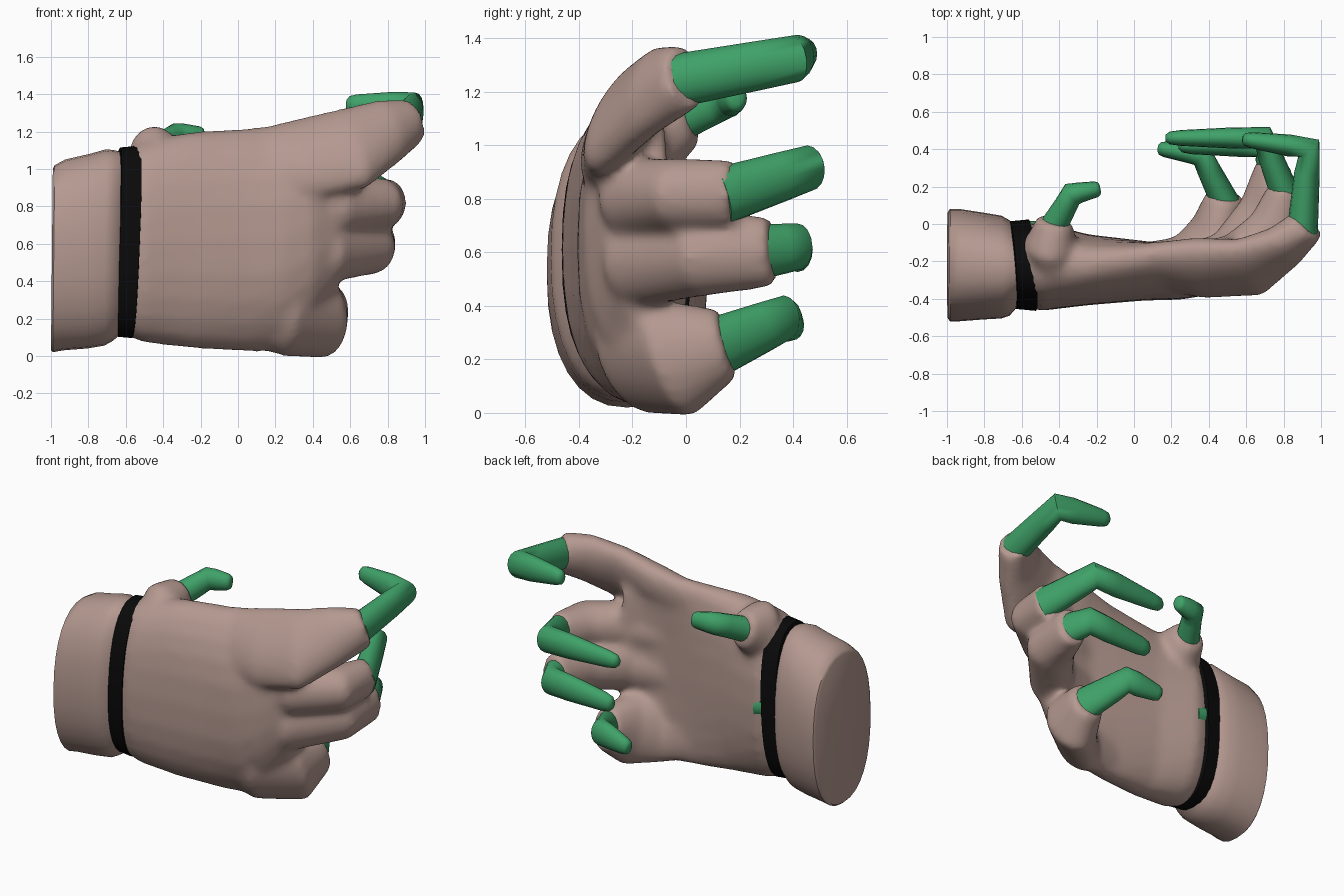
import bpy, bmesh
from math import cos, sin, pi
from mathutils import Vector


def material(name, rgb):
    m = bpy.data.materials.new(name)
    m.diffuse_color = (*rgb, 1)
    return m


CLOTH = material("cloth", (0.46, 0.32, 0.28))
SKIN = material("skin", (0.05, 0.36, 0.14))
STRAP = material("strap", (0.003, 0.003, 0.003))


def loft(bm, stations, axis=None, n=24, power=2.0):
    """Skin rings along a path. Station: x, y, z, side radius, upright radius, optional bow, lean."""
    pts = [Vector(s[:3]) for s in stations]
    rings = []
    for i, s in enumerate(stations):
        if axis:
            d = Vector(axis).normalized()
        else:
            d = Vector()
            if i > 0:
                d += (pts[i] - pts[i - 1]).normalized()
            if i < len(pts) - 1:
                d += (pts[i + 1] - pts[i]).normalized()
            d.normalize()
        up = (Vector((0, 0, 1)) - d * d.z).normalized()
        side = d.cross(up)
        bow, lean = (*s[5:], 0, 0)[:2]
        ring = []
        for k in range(n):
            c, t = cos(2 * pi * k / n), sin(2 * pi * k / n)
            c = abs(c) ** (2 / power) * (1 if c > 0 else -1)
            t = abs(t) ** (2 / power) * (1 if t > 0 else -1)
            p = pts[i] + side * (c * s[3]) + up * (t * s[4])
            p.y += bow * abs(t) ** 3 + lean * t
            ring.append(bm.verts.new(p))
        rings.append(ring)
    for a, b in zip(rings, rings[1:]):
        for k in range(n):
            j = (k + 1) % n
            bm.faces.new((a[k], a[j], b[j], b[k]))
    bm.faces.new(rings[0][::-1])
    bm.faces.new(rings[-1])


def finish(name, bm, mat, angle=0.9):
    bmesh.ops.recalc_face_normals(bm, faces=bm.faces)
    me = bpy.data.meshes.new(name)
    bm.to_mesh(me)
    bm.free()
    ob = bpy.data.objects.new(name, me)
    bpy.context.collection.objects.link(ob)
    me.materials.append(mat)
    bpy.ops.object.select_all(action='DESELECT')
    ob.select_set(True)
    bpy.context.view_layer.objects.active = ob
    bpy.ops.object.shade_smooth_by_angle(angle=angle)
    return ob


# Glove body: bowed palm plus finger sleeves, fused into one smooth skin
bm = bmesh.new()
loft(bm, [
    (-0.61, -0.22, 0.60, 0.21, 0.49),
    (-0.50, -0.225, 0.61, 0.24, 0.54),
    (-0.25, -0.245, 0.62, 0.19, 0.58, 0.03),
    (0.05, -0.25, 0.62, 0.16, 0.60, 0.08),
    (0.25, -0.26, 0.63, 0.145, 0.61, 0.13),
    (0.40, -0.24, 0.69, 0.14, 0.53, 0.08),
    (0.53, -0.18, 0.75, 0.13, 0.40, 0.03)], axis=(1, 0, 0), power=2.3)
sleeves = [
    # index
    [(0.0, -0.22, 0.99, 0.10, 0.20, 0, 0.05), (0.35, -0.235, 1.05, 0.135, 0.22, 0, 0.09),
     (0.62, -0.23, 1.11, 0.125, 0.225, 0, 0.11), (0.80, -0.12, 1.20, 0.115, 0.18, 0, 0.06),
     (0.935, 0.0, 1.255, 0.10, 0.125)],
    # middle
    [(0.1, -0.24, 0.80, 0.10, 0.14), (0.54, -0.195, 0.80, 0.14, 0.15),
     (0.755, -0.03, 0.815, 0.15, 0.138), (0.81, 0.185, 0.82, 0.095, 0.125)],
    # ring
    [(0.1, -0.24, 0.56, 0.10, 0.14), (0.49, -0.185, 0.565, 0.14, 0.17),
     (0.705, 0.06, 0.585, 0.15, 0.15), (0.75, 0.325, 0.605, 0.095, 0.135)],
    # little
    [(-0.05, -0.20, 0.28, 0.08, 0.18, 0, -0.03), (0.27, -0.21, 0.22, 0.135, 0.225, 0.02, -0.06),
     (0.45, -0.05, 0.205, 0.155, 0.22, 0, -0.05), (0.49, 0.155, 0.26, 0.105, 0.135)],
    # thumb
    [(-0.42, -0.24, 0.98, 0.12, 0.17), (-0.45, -0.11, 1.07, 0.14, 0.18),
     (-0.42, 0.02, 1.11, 0.10, 0.11)],
]
for s in sleeves:
    loft(bm, s)
glove = finish("glove_body", bm, CLOTH)
r = glove.modifiers.new("fuse", 'REMESH')
r.mode = 'VOXEL'
r.voxel_size = 0.02
r.use_smooth_shade = True
sm = glove.modifiers.new("soften", 'SMOOTH')
sm.factor = 0.5
sm.iterations = 16

# Cuff
bm = bmesh.new()
loft(bm, [
    (-0.995, -0.22, 0.515, 0.285, 0.485),
    (-0.985, -0.22, 0.52, 0.30, 0.50),
    (-0.93, -0.22, 0.54, 0.30, 0.51),
    (-0.80, -0.225, 0.56, 0.285, 0.52),
    (-0.71, -0.23, 0.58, 0.275, 0.525),
    (-0.665, -0.235, 0.59, 0.255, 0.51),
    (-0.63, -0.23, 0.60, 0.22, 0.49)], axis=(1, 0, -0.01), n=32, power=2.3)
finish("cuff", bm, CLOTH, 0.7)

# Wrist strap
bm = bmesh.new()
loft(bm, [
    (-0.655, -0.22, 0.61, 0.215, 0.495),
    (-0.65, -0.22, 0.61, 0.235, 0.505),
    (-0.545, -0.22, 0.61, 0.245, 0.515),
    (-0.54, -0.22, 0.61, 0.215, 0.495)], axis=(1, 0.08, -0.04), n=32, power=2.4)
finish("wrist_strap", bm, STRAP)


# Bare fingertips: base, bend, tip, with (side, upright) radii at each
def fingertip(name, base, bend, tip, rb, rm, rt):
    a, b, c = Vector(base), Vector(bend), Vector(tip)

    def st(p, rad, k=1.0):
        return (*p, rad[0] * k, rad[1] * k)
    near = tuple((x * 0.3 + y * 0.7) for x, y in zip(rb, rm))
    bm = bmesh.new()
    loft(bm, [st(a, rb), st(a.lerp(b, 0.7), near),
              (*b, rm[0] * 1.15, rm[1]),
              st(b.lerp(c, 0.3), rm, 0.95),
              st(b.lerp(c, 0.85), rt), st(b.lerp(c, 0.96), rt, 0.8),
              st(c, rt, 0.45)], n=16)
    finish(name, bm, SKIN, 1.1)


fingertip("index_fingertip", (0.90, -0.04, 1.24), (0.935, 0.405, 1.322), (0.58, 0.455, 1.345),
          (0.083, 0.10), (0.062, 0.088), (0.043, 0.057))
fingertip("middle_fingertip", (0.82, 0.13, 0.81), (0.69, 0.46, 0.915), (0.17, 0.46, 0.90),
          (0.08, 0.108), (0.06, 0.085), (0.042, 0.055))
fingertip("ring_fingertip", (0.755, 0.26, 0.60), (0.69, 0.415, 0.62), (0.24, 0.42, 0.585),
          (0.078, 0.105), (0.06, 0.088), (0.046, 0.062))
fingertip("little_fingertip", (0.495, 0.10, 0.24), (0.36, 0.37, 0.355), (0.13, 0.405, 0.32),
          (0.078, 0.115), (0.057, 0.084), (0.042, 0.055))
fingertip("thumb_tip", (-0.44, -0.03, 1.09), (-0.33, 0.16, 1.175), (-0.18, 0.19, 1.175),
          (0.075, 0.08), (0.057, 0.07), (0.043, 0.052))

# Small green patch beside the strap on the palm
bm = bmesh.new()
loft(bm, [(-0.56, -0.005, 0.62, 0.02, 0.05), (-0.50, -0.005, 0.60, 0.02, 0.05)],
     axis=(1, 0, 0), n=8)
finish("palm_patch", bm, SKIN)
